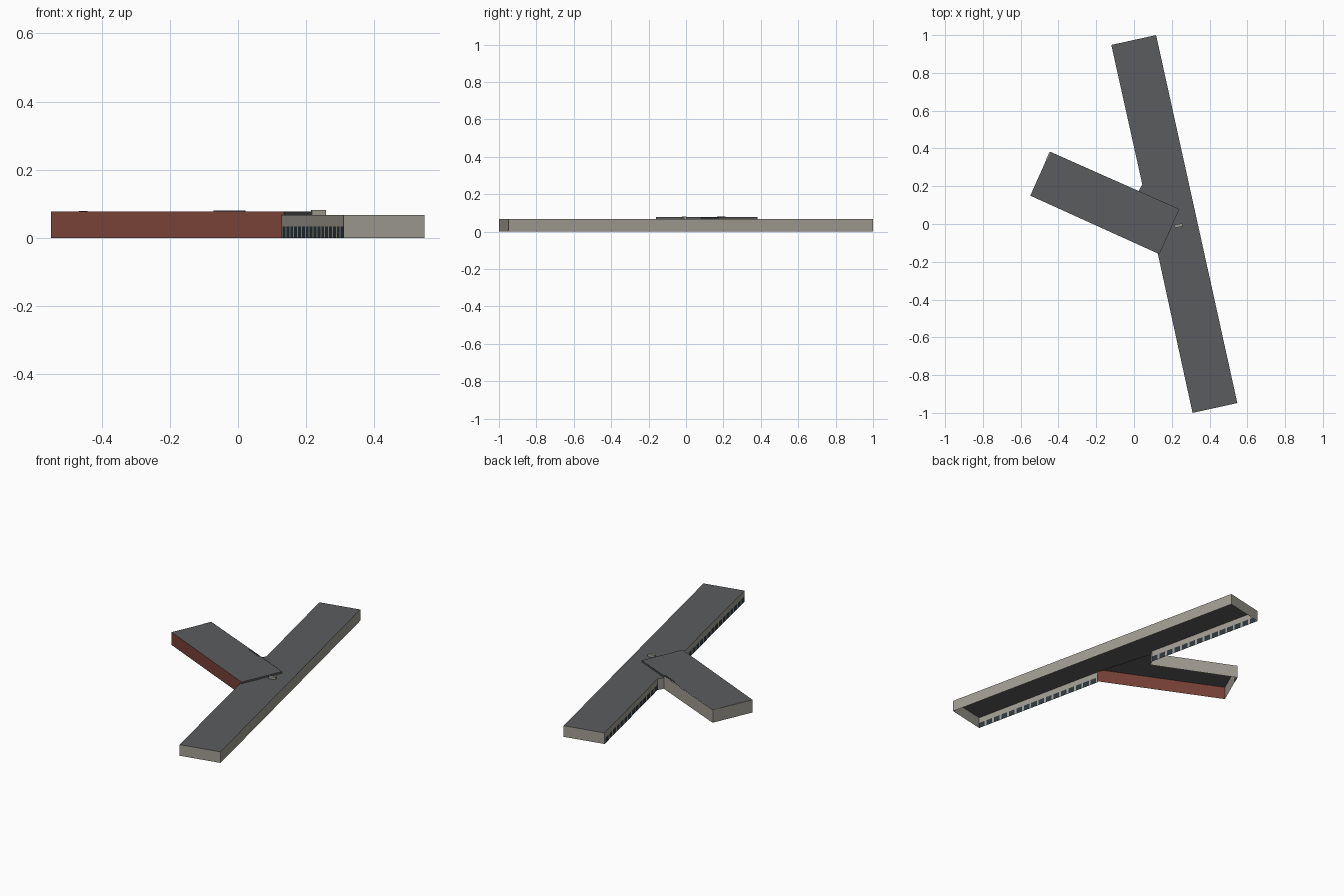
import bpy
from mathutils import Vector

if "Cube" in bpy.data.objects:
    bpy.data.objects.remove(bpy.data.objects["Cube"])


def material(name, rgb):
    m = bpy.data.materials.new(name)
    m.diffuse_color = (*rgb, 1)
    m.use_nodes = True
    m.node_tree.nodes["Principled BSDF"].inputs["Base Color"].default_value = m.diffuse_color
    return m


STONE = material("pale_wall", (0.36, 0.34, 0.29))
BRICK = material("red_brick", (0.19, 0.055, 0.038))
ROOF = material("dark_roof", (0.105, 0.107, 0.11))
GLASS = material("dark_glass", (0.025, 0.04, 0.05))


def mesh_object(name, polys, mat):
    """One object from a list of polygons."""
    verts, faces = [], []
    for poly in polys:
        faces.append(range(len(verts), len(verts) + len(poly)))
        verts += poly
    me = bpy.data.meshes.new(name)
    me.from_pydata(verts, [], [list(f) for f in faces])
    me.materials.append(mat)
    ob = bpy.data.objects.new(name, me)
    bpy.context.collection.objects.link(ob)
    return ob


def upright(p, q, z0, z1):
    """Upright quad facing the right-hand side of p -> q."""
    return [(*p, z0), (*q, z0), (*q, z1), (*p, z1)]


def block(name, p, q, depth, z0, z1, mat):
    """Box standing on the line p -> q, reaching depth to its left."""
    p, q = Vector(p), Vector(q)
    d = (q - p).normalized()
    n = Vector((-d.y, d.x)) * depth
    c = [p, q, q + n, p + n]
    polys = [upright(c[i], c[(i + 1) % 4], z0, z1) for i in range(4)]
    polys += [[(*v, z1) for v in c], [(*v, z0) for v in reversed(c)]]
    return mesh_object(name, polys, mat)


def glazed_wall(name, p, q, bays):
    """Wall with a band of windows along its lower half."""
    p, q = Vector(p), Vector(q)
    stone, glass = [upright(p, q, SILL, H_LONG)], []
    for i in range(bays):
        a, b, c = (p.lerp(q, (i + t) / bays) for t in (0, 0.25, 1))
        stone.append(upright(a, b, 0, SILL))
        glass.append(upright(b, c, 0, SILL))
    mesh_object(name, stone, STONE)
    mesh_object(name + "_windows", glass, GLASS)


H_LONG, H_SHORT, SILL = 0.067, 0.077, 0.033

# Corners of the long wing, and where the short wing meets it
A, B, C, D = (0.31, -1.0), (0.547, -0.948), (0.117, 1.0), (-0.12, 0.948)
J1, K, J2 = (0.044, 0.21), (0.025, 0.176), (0.128, -0.165)

# Corners of the short wing
S0, S1, S2, S3 = (-0.549, 0.15), (0.135, -0.16), (0.24, 0.079), (-0.445, 0.383)

# Long wing
mesh_object("long_roof", [[(*v, H_LONG) for v in (A, B, C, D, J1, K, J2)]], ROOF)
mesh_object("long_walls", [upright(p, q, 0, H_LONG)
                           for p, q in ((A, B), (B, C), (C, D), (J1, K))], STONE)
glazed_wall("north_glazed_wall", D, J1, 14)
glazed_wall("south_glazed_wall", J2, A, 16)

# Short wing
mesh_object("short_roof", [[(*v, H_SHORT) for v in (S0, S1, S2, S3)]], ROOF)
mesh_object("roof_step", [upright(S1, S2, H_LONG, H_SHORT),
                          upright(S2, K, H_LONG, H_SHORT)], ROOF)
mesh_object("brick_wall", [upright(S0, S1, 0, H_SHORT)], BRICK)
mesh_object("short_walls", [upright(K, S3, 0, H_SHORT),
                            upright(S3, S0, 0, H_SHORT)], STONE)

# Corner pier at the end of the short wing
block("corner_pier", (-0.447, 0.382), (-0.467, 0.338), 0.006, 0, H_SHORT + 0.001, STONE)

# Small roof fittings
block("roof_vent", (0.217, -0.021), (0.258, -0.012), 0.016, H_LONG, 0.081, STONE)
block("edge_fitting", (0.022, 0.172), (-0.07, 0.212), 0.006, H_SHORT, 0.0805, ROOF)
